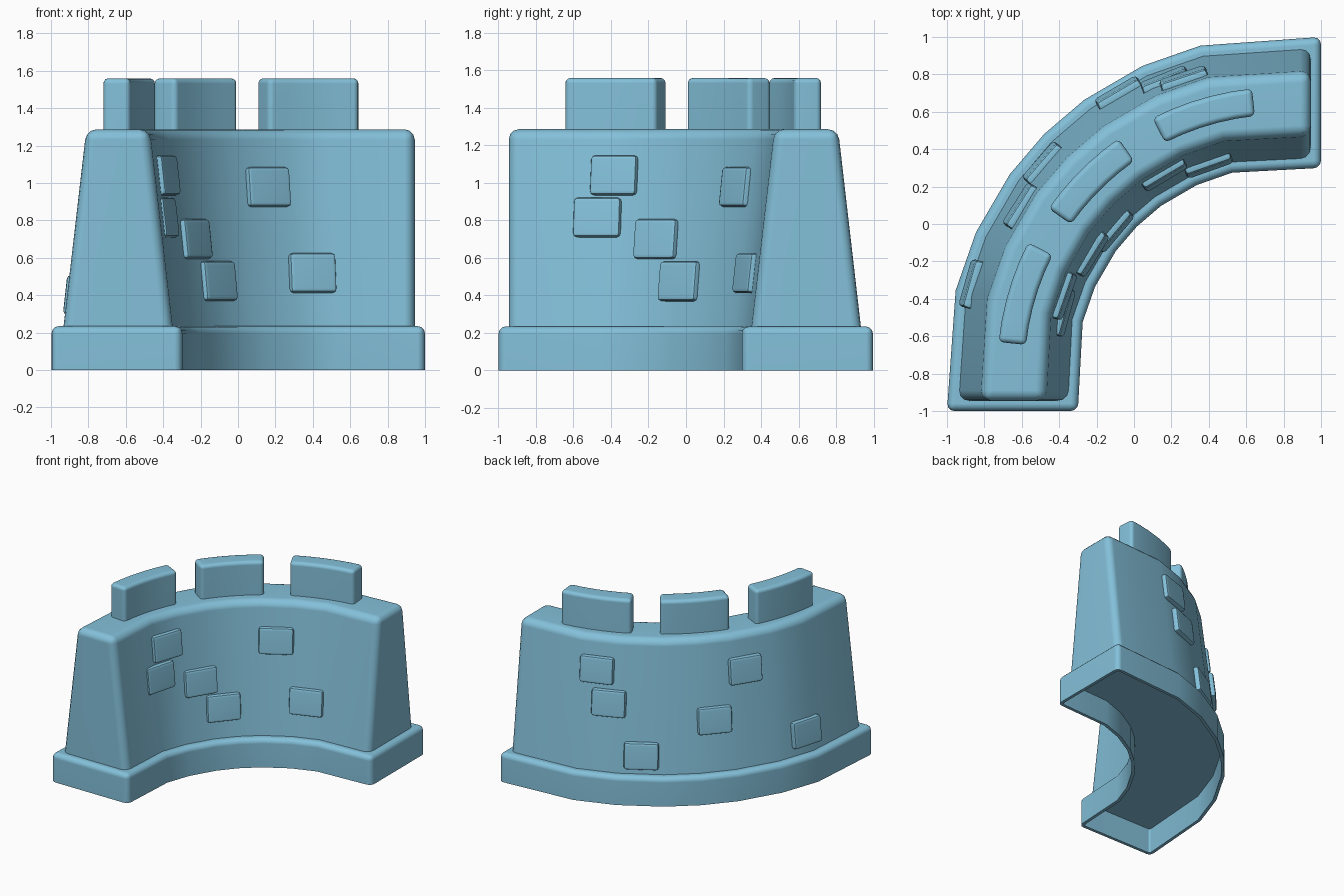
import bpy, bmesh, math
from mathutils import Vector, Matrix

if "Cube" in bpy.data.objects:
    bpy.data.objects.remove(bpy.data.objects["Cube"])

CX, CY, R = 0.79, -0.79, 1.447          # centre and radius of the wall's curve
BASE_H, WALL_TOP = 0.235, 1.287
W_LOW, W_HIGH = 0.293, 0.17             # wall half-widths, bottom and top

stone = bpy.data.materials.new("blue_stone")
stone.diffuse_color = (0.23, 0.53, 0.70, 1)
stone.use_nodes = True
stone.node_tree.nodes["Principled BSDF"].inputs["Base Color"].default_value = stone.diffuse_color


def polar(r, deg):
    a = math.radians(deg)
    return CX + r * math.cos(a), CY + r * math.sin(a)


def finish(name, bm):
    bmesh.ops.recalc_face_normals(bm, faces=bm.faces)
    me = bpy.data.meshes.new(name)
    bm.to_mesh(me)
    bm.free()
    me.materials.append(stone)
    ob = bpy.data.objects.new(name, me)
    bpy.context.collection.objects.link(ob)
    bpy.ops.object.select_all(action='DESELECT')
    ob.select_set(True)
    bpy.context.view_layer.objects.active = ob
    bpy.ops.object.shade_smooth_by_angle(angle=math.radians(40))
    ob.modifiers.new("even_shading", 'WEIGHTED_NORMAL').keep_sharp = True
    return ob


def wall_section(half, end):
    """Plan of the curved wall: (inner, outer) points from one end to the other."""
    y = 0.65 - 0.1 * (1 - end)
    pts = [((end, y - half), (end, y + half))]
    for a in (104, 114.5, 126, 135, 144, 155.5, 166):
        pts.append((polar(R - half, a), polar(R + half, a)))
    pts.append(((-y + half, -end), (-y - half, -end)))
    return pts


def arc_section(r0, r1, a0, a1, n=5):
    angles = [a0 + (a1 - a0) * i / n for i in range(n + 1)]
    return [(polar(r0, a), polar(r1, a)) for a in angles]


def loft(low, high, z0, z1, bevel):
    """Solid between two plans, with rounded top rim and end corners."""
    bm = bmesh.new()
    rings = []
    for (i0, o0), (i1, o1) in zip(low, high):
        rings.append([bm.verts.new((*p, z)) for p, z in
                      ((i0, z0), (o0, z0), (o1, z1), (i1, z1))])
    for a, b in zip(rings, rings[1:]):
        for k in range(4):
            m = (k + 1) % 4
            bm.faces.new((a[k], a[m], b[m], b[k]))
    bm.faces.new(rings[0])
    bm.faces.new(rings[-1][::-1])
    bmesh.ops.recalc_face_normals(bm, faces=bm.faces)
    edges = [e for e in bm.edges if e.calc_face_angle() > math.radians(40)
             and max(v.co.z for v in e.verts) > z0 + 0.01]
    bmesh.ops.bevel(bm, geom=edges, offset=bevel, segments=3, profile=0.5,
                    affect='EDGES', clamp_overlap=True)
    return bm


# Footing, hollow underneath
plan = wall_section(0.35, 1.0)
bm = loft(plan, plan, 0, BASE_H, 0.04)
under = [f for f in bm.faces if f.calc_center_median().z < 0.001]
bmesh.ops.inset_region(bm, faces=under, thickness=0.025, use_even_offset=True)
ext = bmesh.ops.extrude_face_region(bm, geom=under)
bmesh.ops.translate(bm, vec=(0, 0, 0.205),
                    verts=[v for v in ext["geom"] if isinstance(v, bmesh.types.BMVert)])
bmesh.ops.delete(bm, geom=[f for f in under if f.is_valid], context='FACES')
finish("footing", bm)

# Tapering wall
finish("wall", loft(wall_section(W_LOW, 0.945), wall_section(W_HIGH, 0.945),
                    BASE_H - 0.01, WALL_TOP, 0.055))

# Battlements
for i, (a0, a1) in enumerate(((96, 117), (125, 145), (153, 174))):
    plan = arc_section(1.375, 1.522, a0, a1)
    finish(f"battlement_{i + 1}", loft(plan, plan, WALL_TOP - 0.03, 1.56, 0.028))

# Raised bricks: (angle, height) on each side of the wall
inner = ((160.8, 1.04), (164.8, 0.815), (148.2, 0.70),
         (139.9, 0.475), (120.8, 0.978), (109.5, 0.518))
outer = ((108.5, 1.025), (111.9, 0.775), (120.4, 0.38),
         (147.6, 1.0), (138.9, 0.64), (164.2, 0.40))
lean = math.atan2(W_LOW - W_HIGH, WALL_TOP - BASE_H)


def brick(name, deg, z, side):
    half = W_LOW - (z - BASE_H) * math.tan(lean)
    a = math.radians(deg)
    n = Vector((side * math.cos(a) * math.cos(lean),
                side * math.sin(a) * math.cos(lean), math.sin(lean)))
    t = Vector((-math.sin(a), math.cos(a), 0))
    rot = Matrix((n, t, n.cross(t))).transposed().to_4x4()
    pos = Matrix.Translation((*polar(R + side * (half + 0.002) - 0.004, deg), z))
    bm = bmesh.new()
    bmesh.ops.create_cube(bm, size=1)
    bmesh.ops.scale(bm, vec=(0.065, 0.262, 0.213), verts=bm.verts)
    bmesh.ops.bevel(bm, geom=bm.edges[:], offset=0.022, segments=2,
                    profile=0.5, affect='EDGES')
    bm.transform(pos @ rot)
    finish(name, bm)


for i, (deg, z) in enumerate(inner):
    brick(f"inner_brick_{i + 1}", deg, z, -1)
for i, (deg, z) in enumerate(outer):
    brick(f"outer_brick_{i + 1}", deg, z, 1)
